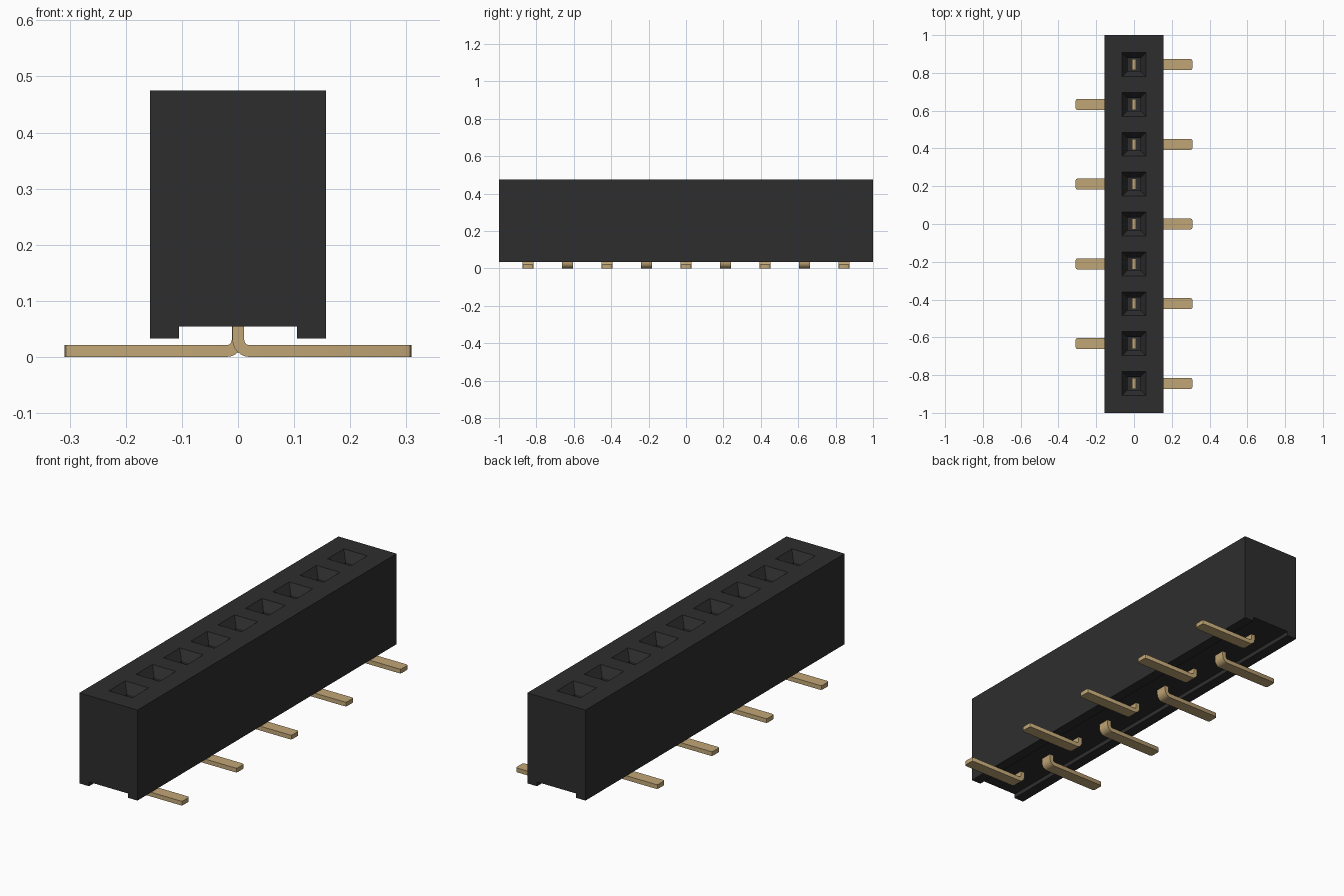
import bpy
import bmesh
import math

default = bpy.data.objects.get("Cube")
if default:
    bpy.data.objects.remove(default, do_unlink=True)

COUNT, PITCH = 9, 0.211
TOP = 0.475


def material(name, colour):
    mat = bpy.data.materials.new(name)
    mat.use_nodes = True
    mat.diffuse_color = (*colour, 1)
    bsdf = next(n for n in mat.node_tree.nodes if n.type == 'BSDF_PRINCIPLED')
    bsdf.inputs["Base Color"].default_value = (*colour, 1)
    return mat


black = material("black plastic", (0.027, 0.027, 0.027))
gold = material("gold metal", (0.53, 0.38, 0.18))


def make_object(name, bm, mat):
    bmesh.ops.recalc_face_normals(bm, faces=bm.faces)
    mesh = bpy.data.meshes.new(name)
    bm.to_mesh(mesh)
    bm.free()
    mesh.materials.append(mat)
    obj = bpy.data.objects.new(name, mesh)
    bpy.context.collection.objects.link(obj)
    return obj


def extrude_profile(bm, points, half_length):
    """Extrude an x-z outline along y."""
    face = bm.faces.new([bm.verts.new((x, -half_length, z)) for x, z in points])
    new = bmesh.ops.extrude_face_region(bm, geom=[face])["geom"]
    verts = [v for v in new if isinstance(v, bmesh.types.BMVert)]
    bmesh.ops.translate(bm, verts=verts, vec=(0, 2 * half_length, 0))


def arc(cx, cz, radius, start, end, steps=6):
    angles = [math.radians(start + (end - start) * i / steps) for i in range(steps + 1)]
    return [(cx + radius * math.cos(a), cz + radius * math.sin(a)) for a in angles]


# Housing with a channel along its underside
half = [(0.105, 0.054), (0.105, 0.033), (0.157, 0.033), (0.157, TOP)]
bm = bmesh.new()
extrude_profile(bm, half + [(-x, z) for x, z in reversed(half)], 1.0)
housing = make_object("housing", bm, black)

# Funnel-shaped sockets, cut from the top
bm = bmesh.new()
for i in range(COUNT):
    y = (i - (COUNT - 1) / 2) * PITCH
    rings = []
    for r, z in ((0.063, TOP + 0.03), (0.063, TOP), (0.034, 0.43), (0.034, 0.18)):
        rings.append([bm.verts.new((sx * r, y + sy * r, z))
                      for sx, sy in ((-1, -1), (1, -1), (1, 1), (-1, 1))])
    bm.faces.new(rings[0])
    bm.faces.new(rings[-1])
    for a, b in zip(rings, rings[1:]):
        for k in range(4):
            n = (k + 1) % 4
            bm.faces.new((a[k], a[n], b[n], b[k]))
cutter = make_object("socket_cutter", bm, black)
cutter.hide_render = True

cut = housing.modifiers.new("sockets", 'BOOLEAN')
cut.operation = 'DIFFERENCE'
cut.solver = 'EXACT'
cut.object = cutter
bpy.context.view_layer.objects.active = housing
bpy.ops.object.modifier_apply(modifier=cut.name)
bpy.data.objects.remove(cutter, do_unlink=True)

# Bent pins, with feet alternating between the two sides
outline = ([(-0.01, 0.2)] + arc(0.021, 0.031, 0.031, 180, 270)
           + [(0.309, 0), (0.309, 0.021)]
           + arc(0.021, 0.031, 0.01, 270, 180) + [(0.01, 0.2)])
for i in range(COUNT):
    side = 1 if i % 2 == 0 else -1
    bm = bmesh.new()
    extrude_profile(bm, [(side * x, z) for x, z in outline], 0.029)
    # Chamfer the upright corners of the foot tip
    tip = [e for e in bm.edges
           if all(abs(v.co.x) > 0.3 for v in e.verts)
           and abs(e.verts[0].co.z - e.verts[1].co.z) > 0.01]
    bmesh.ops.bevel(bm, geom=tip, offset=0.009, segments=2, profile=0.5,
                    affect='EDGES')
    pin = make_object(f"pin_{i + 1}", bm, gold)
    pin.location.y = (i - (COUNT - 1) / 2) * PITCH
    bpy.ops.object.select_all(action='DESELECT')
    pin.select_set(True)
    bpy.context.view_layer.objects.active = pin
    bpy.ops.object.shade_smooth_by_angle(angle=math.radians(30))
